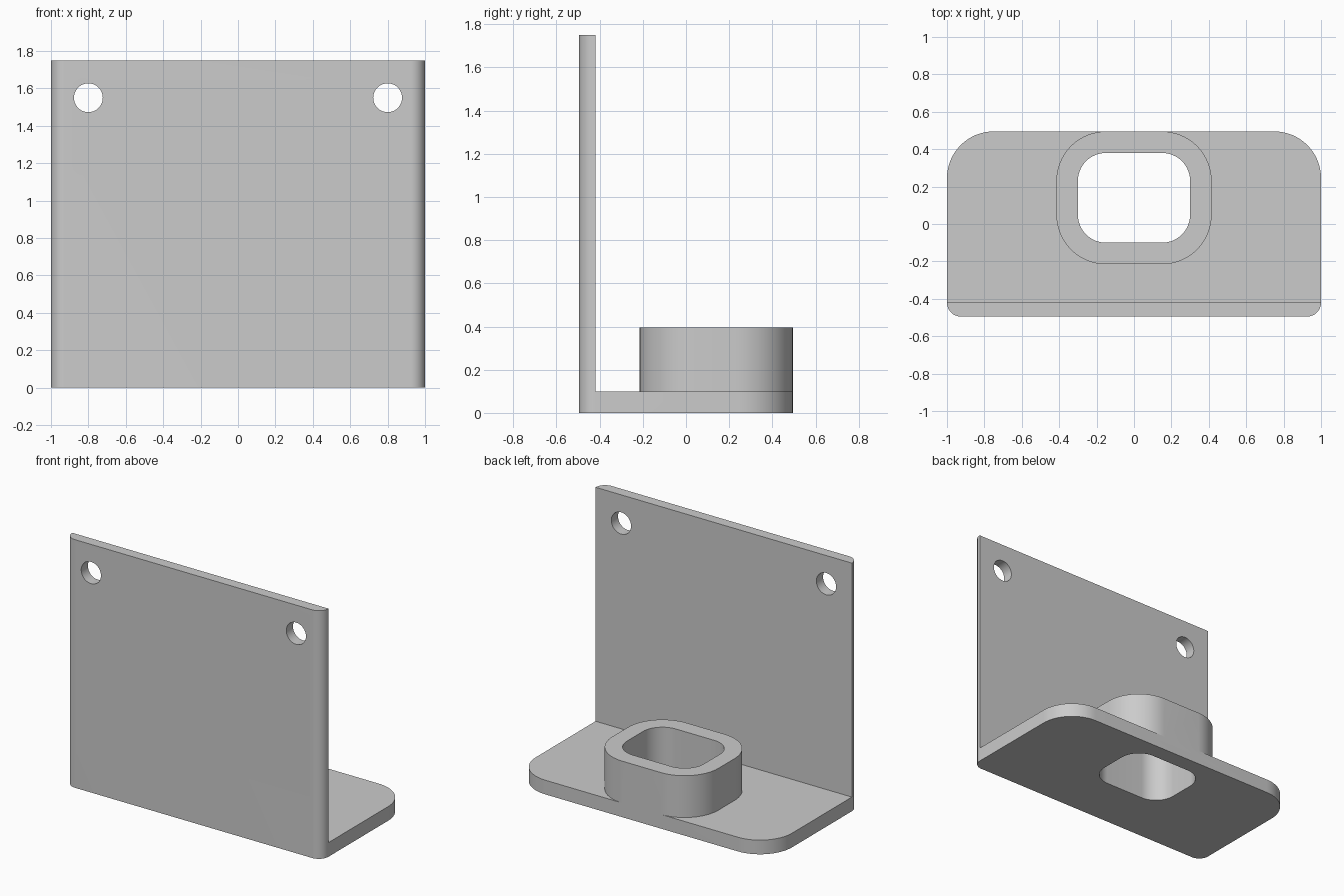
import bpy, bmesh
from math import sin, cos, pi, radians
from mathutils import Matrix

cube = bpy.data.objects.get("Cube")
if cube:
    bpy.data.objects.remove(cube, do_unlink=True)

grey = bpy.data.materials.new("plain grey")
grey.use_nodes = True
grey.diffuse_color = (0.6, 0.6, 0.6, 1)
grey.node_tree.nodes["Principled BSDF"].inputs["Base Color"].default_value = (0.6, 0.6, 0.6, 1)

BACK, FRONT = 0.495, -0.495
WALL = 0.075          # wall thickness and front corner radius
HEIGHT, BASE = 1.75, 0.1


def prism(name, outline, z0, z1, turn=None):
    """Extrude a flat outline from z0 to z1, optionally rotated."""
    bm = bmesh.new()
    face = bm.faces.new([bm.verts.new((x, y, z0)) for x, y in outline])
    out = bmesh.ops.extrude_face_region(bm, geom=[face])
    verts = [v for v in out["geom"] if isinstance(v, bmesh.types.BMVert)]
    bmesh.ops.translate(bm, verts=verts, vec=(0, 0, z1 - z0))
    if turn:
        bm.transform(turn)
    bmesh.ops.recalc_face_normals(bm, faces=bm.faces)
    mesh = bpy.data.meshes.new(name)
    bm.to_mesh(mesh)
    bm.free()
    mesh.materials.append(grey)
    obj = bpy.data.objects.new(name, mesh)
    bpy.context.collection.objects.link(obj)
    return obj


def rounded(half_x, y0, y1, r_front, r_back, steps=16):
    """Rectangle outline with separate front and back corner radii."""
    corners = [(1, y1, r_back, 0), (-1, y1, r_back, 1),
               (-1, y0, r_front, 2), (1, y0, r_front, 3)]
    points = []
    for side, y, r, quarter in corners:
        cx = side * (half_x - r)
        cy = y - r if y == y1 else y + r
        for i in range(steps + 1):
            a = (quarter + i / steps) * pi / 2
            points.append((cx + r * cos(a), cy + r * sin(a)))
    return points


def combine(target, other, operation):
    """Apply a boolean and remove the helper."""
    other.hide_render = True
    mod = target.modifiers.new(operation.lower(), "BOOLEAN")
    mod.operation, mod.object, mod.solver = operation, other, "EXACT"
    bpy.ops.object.select_all(action="DESELECT")
    bpy.context.view_layer.objects.active = target
    target.select_set(True)
    bpy.ops.object.modifier_apply(modifier=mod.name)
    bpy.data.objects.remove(other, do_unlink=True)


# L-shaped bracket, trimmed to the rounded footprint
bracket = prism("bracket", rounded(1, FRONT, BACK, WALL, 0.25), 0, HEIGHT)
clearance = prism("clearance", [(-2, FRONT + WALL), (2, FRONT + WALL), (2, 2), (-2, 2)], BASE, 3)
combine(bracket, clearance, "DIFFERENCE")

# raised collar around the opening, flush with the back edge
collar = prism("collar", rounded(0.415, -0.215, BACK, 0.265, 0.265), BASE / 2, 0.395)
combine(bracket, collar, "UNION")

# opening through collar and base
opening = prism("opening", rounded(0.3, -0.1, 0.38, 0.15, 0.15), -1, 1)
combine(bracket, opening, "DIFFERENCE")

# mounting holes through the wall
circle = [(0.077 * cos(i * pi / 24), 0.077 * sin(i * pi / 24)) for i in range(48)]
for side in (-1, 1):
    place = Matrix.Translation((side * 0.8, FRONT, 1.55)) @ Matrix.Rotation(pi / 2, 4, "X")
    combine(bracket, prism("hole", circle, -0.3, 0.3, place), "DIFFERENCE")

bpy.ops.object.shade_smooth_by_angle(angle=radians(30))
